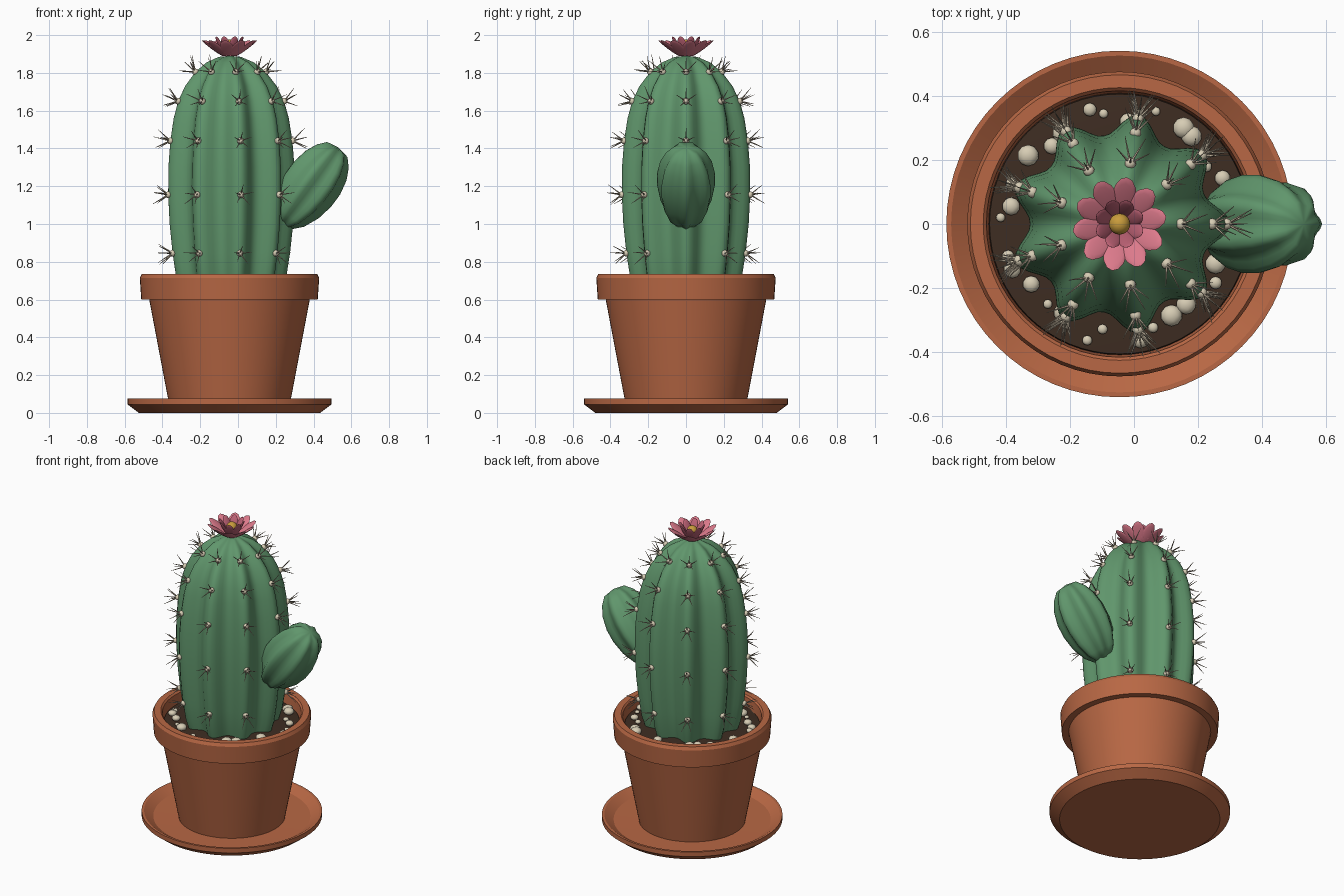
import bpy, bmesh, math, random
from mathutils import Matrix, Vector

if "Cube" in bpy.data.objects:
    bpy.data.objects.remove(bpy.data.objects["Cube"])
random.seed(4)
CX = -0.045                      # axis of the pot and main stem
RIBS = 9


def material(name, rgb):
    m = bpy.data.materials.new(name)
    m.use_nodes = True
    m.diffuse_color = (*rgb, 1)
    m.node_tree.nodes["Principled BSDF"].inputs["Base Color"].default_value = (*rgb, 1)
    return m


terracotta = material("terracotta", (0.48, 0.137, 0.058))
green = material("cactus green", (0.117, 0.305, 0.15))
soil_brown = material("soil brown", (0.048, 0.026, 0.016))
cream = material("cream", (0.68, 0.61, 0.46))
spine_tan = material("spine tan", (0.52, 0.44, 0.33))
pink = material("petal pink", (0.72, 0.195, 0.26))
rose = material("inner petal rose", (0.5, 0.12, 0.175))
gold = material("gold", (0.58, 0.33, 0.045))


def finish(name, bm, mat, angle=35, matrix=None):
    bmesh.ops.recalc_face_normals(bm, faces=bm.faces)
    mesh = bpy.data.meshes.new(name)
    bm.to_mesh(mesh)
    bm.free()
    mesh.materials.append(mat)
    ob = bpy.data.objects.new(name, mesh)
    bpy.context.collection.objects.link(ob)
    ob.matrix_world = matrix or Matrix.Translation((CX, 0, 0))
    bpy.ops.object.select_all(action="DESELECT")
    bpy.context.view_layer.objects.active = ob
    ob.select_set(True)
    bpy.ops.object.shade_smooth_by_angle(angle=math.radians(angle))
    return ob


def lathe(name, profile, mat, segs=64, ribs=0, depth=0, angle=35, matrix=None):
    """Revolve (radius, height) points, optionally with lengthwise ribs."""
    bm = bmesh.new()
    rings = []
    for r, z in profile:
        if r == 0:
            rings.append([bm.verts.new((0, 0, z))] * segs)
            continue
        ring = []
        for i in range(segs):
            a = math.tau * i / segs
            k = r * (1 - depth * (1 - (0.5 + 0.5 * math.cos(ribs * a)) ** 1.2))
            ring.append(bm.verts.new((k * math.cos(a), k * math.sin(a), z)))
        rings.append(ring)
    for low, high in zip(rings, rings[1:]):
        for i in range(segs):
            j = (i + 1) % segs
            corners = list(dict.fromkeys((low[i], low[j], high[j], high[i])))
            bm.faces.new(corners)
    return finish(name, bm, mat, angle, matrix)


# Saucer, pot and soil
lathe("saucer", [(0, 0), (0.48, 0), (0.54, 0.045), (0.54, 0.075), (0.525, 0.075),
                 (0.47, 0.04), (0, 0.035)], terracotta, angle=25)
lathe("pot", [(0, 0.036), (0.318, 0.036), (0.425, 0.6), (0.467, 0.6), (0.475, 0.715),
              (0.465, 0.735), (0.425, 0.735), (0.415, 0.725), (0.405, 0.62),
              (0, 0.62)], terracotta, angle=25)
lathe("soil", [(0.41, 0.64), (0.405, 0.665), (0.25, 0.675), (0, 0.675)], soil_brown)

# Ribbed main stem
STEM = [(0.27, 0.63), (0.303, 0.735), (0.321, 0.85), (0.337, 1.0), (0.345, 1.155),
        (0.344, 1.3), (0.333, 1.44), (0.314, 1.56), (0.289, 1.65), (0.25, 1.73),
        (0.192, 1.805), (0.13, 1.855), (0.06, 1.885), (0, 1.89)]
lathe("main_stem", STEM, green, segs=RIBS * 10, ribs=RIBS, depth=0.19, angle=60)

# Side arm, leaning out to the left
ARM = [(0, 0), (0.06, 0.01), (0.105, 0.06), (0.14, 0.14), (0.157, 0.23), (0.157, 0.31),
       (0.14, 0.39), (0.11, 0.45), (0.07, 0.493), (0, 0.505)]
lean = Matrix.Translation((0.23, 0, 1.0)) @ Matrix.Rotation(math.radians(36.5), 4, "Y")
lathe("side_arm", ARM, green, segs=42, ribs=7, depth=0.17, angle=50, matrix=lean)


def stem_frame(height):
    """Ridge radius and outward tilt of the stem at a height."""
    for (r0, z0), (r1, z1) in zip(STEM, STEM[1:]):
        if z0 <= height <= z1:
            t = (height - z0) / (z1 - z0)
            return r0 + t * (r1 - r0), Vector((z1 - z0, 0, r0 - r1)).normalized()


# Woolly buds along each ridge, each with a fan of spines
buds, spines = bmesh.new(), bmesh.new()
for height in (0.845, 1.155, 1.44, 1.65, 1.805):
    radius, normal = stem_frame(height)
    for rib in range(RIBS):
        if rib == 0 and height < 1.3:      # covered by the side arm
            continue
        turn = Matrix.Rotation(math.tau * rib / RIBS, 4, "Z")
        spot = turn @ Vector((radius, 0, height))
        bmesh.ops.create_icosphere(buds, subdivisions=2, radius=0.018,
                                   matrix=Matrix.Translation(spot))
        aim = (turn @ normal).to_track_quat("Z", "Y").to_matrix().to_4x4()
        for k in range(5):
            length = random.uniform(0.075, 0.095)
            tilt = Matrix.Rotation(math.tau * k / 5 + 0.3, 4, "Z") @ \
                Matrix.Rotation(math.radians(random.uniform(30, 42)), 4, "Y")
            bmesh.ops.create_cone(
                spines, segments=5, radius1=0.0045, radius2=0.001, depth=length,
                cap_ends=True, matrix=Matrix.Translation(spot) @ aim @ tilt
                @ Matrix.Translation((0, 0, length / 2)))
finish("spine_buds", buds, cream)
finish("spines", spines, spine_tan)

# Pebbles scattered on the soil
pebbles = bmesh.new()
for i in range(30):
    a = math.tau * (i + random.uniform(-0.4, 0.4)) / 30
    size = random.uniform(0.014, 0.034)
    d = random.uniform(0.32, 0.385 - size / 2)
    place = Matrix.Translation((d * math.cos(a), d * math.sin(a), 0.675 + size * 0.3))
    bmesh.ops.create_icosphere(pebbles, subdivisions=2, radius=size,
                               matrix=place @ Matrix.Diagonal((1, 1, 0.7, 1)))
finish("pebbles", pebbles, cream)


def petal_ring(name, count, length, width, rise, start, base, mat, offset=0):
    """Ring of flattened petals tilted up by the rise angle in degrees."""
    bm = bmesh.new()
    for i in range(count):
        m = Matrix.Rotation(math.tau * (i + offset) / count, 4, "Z") \
            @ Matrix.Translation((start, 0, base)) \
            @ Matrix.Rotation(-math.radians(rise), 4, "Y") \
            @ Matrix.Translation((length / 2, 0, 0)) \
            @ Matrix.Diagonal((length / 2, width / 2, 0.007, 1))
        bmesh.ops.create_uvsphere(bm, u_segments=12, v_segments=8, radius=1, matrix=m)
    return finish(name, bm, mat, 60)


# Flower on the crown
petal_ring("outer_petals", 10, 0.145, 0.075, 36, 0.03, 1.888, pink, 0.25)
petal_ring("inner_petals", 8, 0.112, 0.052, 62, 0.025, 1.895, rose, 0.5)
bm = bmesh.new()
bmesh.ops.create_uvsphere(bm, u_segments=20, v_segments=12, radius=0.033,
                          matrix=Matrix.Translation((0, 0, 1.945)))
finish("flower_centre", bm, gold)
